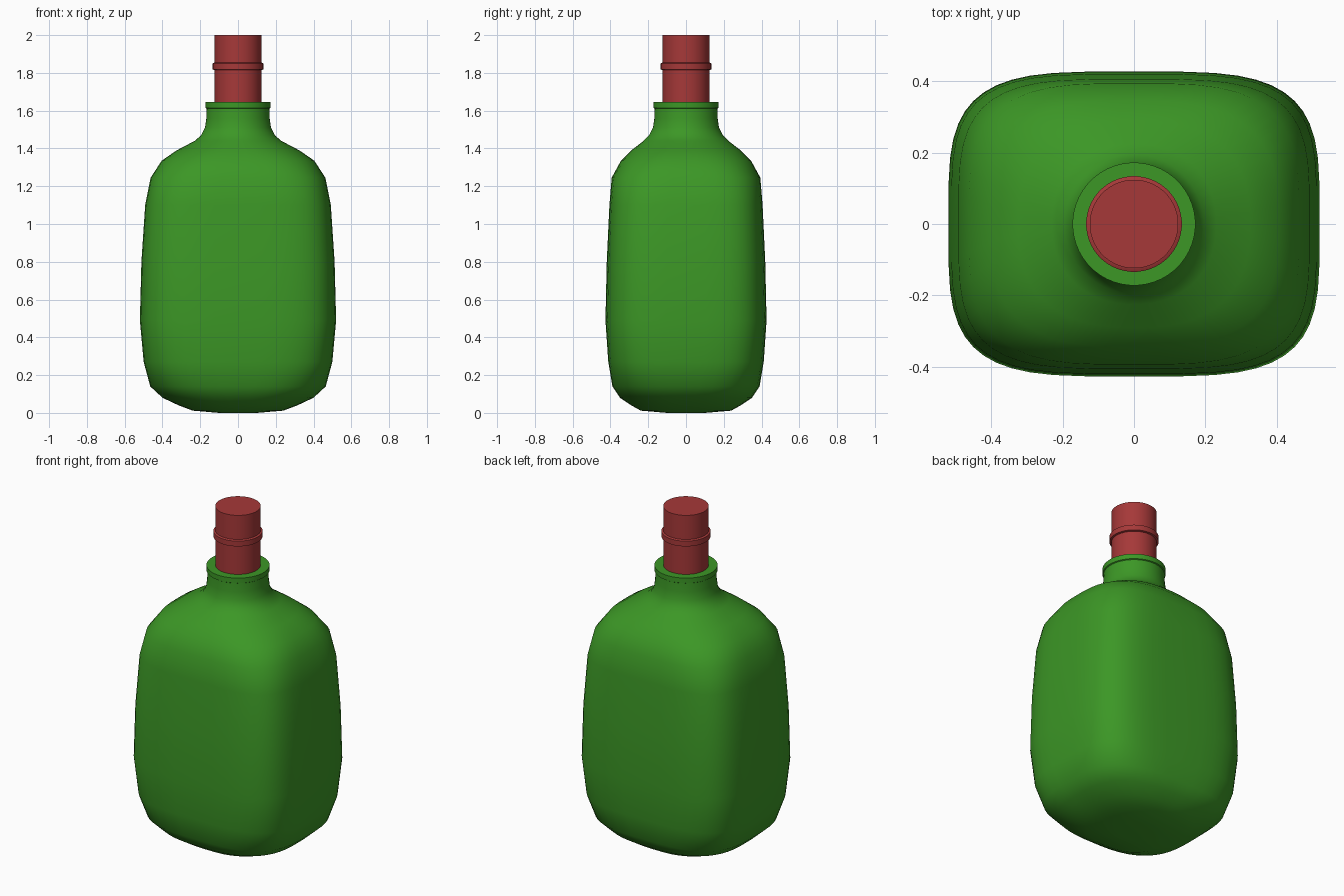
import bpy, bmesh, math

if "Cube" in bpy.data.objects:
    bpy.data.objects.remove(bpy.data.objects["Cube"])


def material(name, rgb):
    m = bpy.data.materials.new(name)
    m.diffuse_color = (*rgb, 1)
    m.use_nodes = True
    m.node_tree.nodes["Principled BSDF"].inputs["Base Color"].default_value = m.diffuse_color
    return m


def loft(name, rings, segs, mat, angle):
    """Closed solid through superellipse rings (z, half_x, half_y, exponent)."""
    bm = bmesh.new()
    loops = []
    for z, rx, ry, n in rings:
        loop = []
        for i in range(segs):
            a = 2 * math.pi * (i + 0.5) / segs
            c, s = math.cos(a), math.sin(a)
            x = rx * math.copysign(abs(c) ** (2 / n), c)
            y = ry * math.copysign(abs(s) ** (2 / n), s)
            loop.append(bm.verts.new((x, y, z)))
        loops.append(loop)
    for lo, hi in zip(loops, loops[1:]):
        for i in range(segs):
            j = (i + 1) % segs
            bm.faces.new((lo[i], lo[j], hi[j], hi[i]))
    bm.faces.new(loops[0][::-1])
    bm.faces.new(loops[-1])
    me = bpy.data.meshes.new(name)
    bm.to_mesh(me)
    bm.free()
    me.materials.append(mat)
    ob = bpy.data.objects.new(name, me)
    bpy.context.collection.objects.link(ob)
    bpy.ops.object.select_all(action='DESELECT')
    ob.select_set(True)
    bpy.context.view_layer.objects.active = ob
    bpy.ops.object.shade_smooth_by_angle(angle=math.radians(angle))
    return ob


green = material("green glass", (0.045, 0.31, 0.019))
red = material("red stopper", (0.38, 0.04, 0.04))

# Bottle body: soft rectangular section turning into the round neck
loft("bottle_body", [
    (0.00, 0.10, 0.10, 2.2),
    (0.012, 0.24, 0.24, 2.5),
    (0.04, 0.315, 0.29, 2.6),
    (0.08, 0.40, 0.35, 2.8),
    (0.14, 0.465, 0.39, 3.2),
    (0.27, 0.50, 0.412, 3.7),
    (0.49, 0.52, 0.427, 3.9),
    (0.80, 0.512, 0.42, 3.9),
    (1.10, 0.492, 0.406, 3.8),
    (1.245, 0.463, 0.394, 3.4),
    (1.335, 0.405, 0.345, 2.9),
    (1.39, 0.325, 0.290, 2.5),
    (1.44, 0.230, 0.225, 2.2),
    (1.47, 0.195, 0.195, 2),
    (1.51, 0.175, 0.175, 2),
    (1.56, 0.168, 0.168, 2),
    (1.62, 0.166, 0.166, 2),
], 48, green, 50)

# Lip around the neck opening
loft("neck_lip", [(z, r, r, 2) for z, r in
     [(1.61, 0.164), (1.615, 0.172), (1.645, 0.172)]], 48, green, 30)

# Stopper with a raised band
loft("stopper", [(z, r, r, 2) for z, r in
     [(1.60, 0.124), (2.0, 0.124)]], 48, red, 30)
loft("stopper_band", [(z, r, r, 2) for z, r in
     [(1.814, 0.122), (1.818, 0.134), (1.85, 0.134), (1.856, 0.122)]], 48, red, 40)
